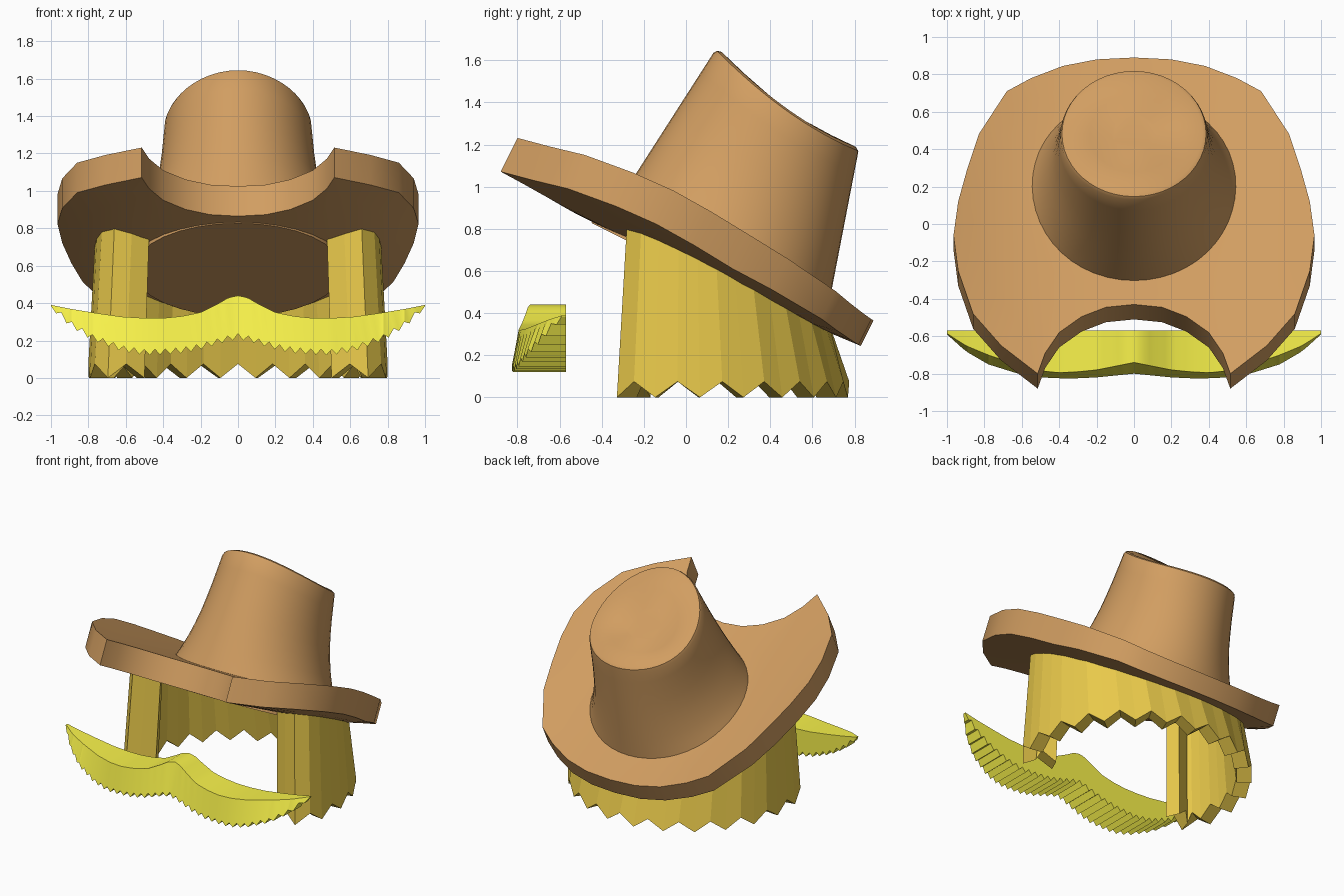
import bpy, math
from mathutils import Vector

if "Cube" in bpy.data.objects:
    bpy.data.objects.remove(bpy.data.objects["Cube"])


def material(name, col):
    m = bpy.data.materials.new(name)
    m.diffuse_color = (*col, 1)
    m.use_nodes = True
    m.node_tree.nodes["Principled BSDF"].inputs["Base Color"].default_value = m.diffuse_color
    return m


BROWN = material("brown_felt", (0.64, 0.34, 0.12))
GOLD = material("golden_hair", (0.82, 0.59, 0.07))
LEMON = material("lemon_hair", (0.95, 0.90, 0.07))


def add(name, rings, mat, smooth=None):
    """Skin a list of equal-length closed rings into one capped mesh."""
    n, m = len(rings[0]), len(rings)
    verts = [p for r in rings for p in r]
    faces = []
    for i in range(m - 1):
        a, b = i * n, (i + 1) * n
        for j in range(n):
            k = (j + 1) % n
            faces.append((a + j, a + k, b + k, b + j))
    faces.append(tuple(range(n))[::-1])
    faces.append(tuple((m - 1) * n + j for j in range(n)))
    me = bpy.data.meshes.new(name)
    me.from_pydata(verts, [], faces)
    me.materials.append(mat)
    ob = bpy.data.objects.new(name, me)
    bpy.context.collection.objects.link(ob)
    bpy.ops.object.select_all(action='DESELECT')
    ob.select_set(True)
    bpy.context.view_layer.objects.active = ob
    bpy.ops.object.mode_set(mode='EDIT')
    bpy.ops.mesh.select_all(action='SELECT')
    bpy.ops.mesh.normals_make_consistent(inside=False)
    bpy.ops.object.mode_set(mode='OBJECT')
    if smooth:
        bpy.ops.object.shade_smooth_by_angle(angle=math.radians(smooth))
    return ob


def interp(pts, x):
    for (x0, *a), (x1, *b) in zip(pts, pts[1:]):
        if x <= x1:
            t = (x - x0) / (x1 - x0)
            return [p + (q - p) * t for p, q in zip(a, b)]
    return list(pts[-1][1:])


# Brim: tilted slab with curled sides and a front notch
half = [(0, -.43), (.15, -.445), (.28, -.495), (.40, -.58), (.475, -.69), (.515, -.80),
        (.71, -.65), (.86, -.48), (.94, -.25), (.965, -.06), (.94, .12), (.89, .30),
        (.83, .48), (.68, .71), (.55, .78), (.38, .845), (.2, .88), (0, .89)]
outline = half + [(-x, y) for x, y in half[-2:0:-1]]
N = len(outline)


def brim_z(x, y):
    return .81 - .5 * y + .14 * abs(x / .96) ** 3


def brim_ring(t, bottom):
    ring = []
    for i, (ox, oy) in enumerate(outline):
        a = 2 * math.pi * i / N
        ix, iy = .5 * math.sin(a), .2 - .46 * math.cos(a)
        x, y = ix + (ox - ix) * t, iy + (oy - iy) * t
        k = (1 - .25 * max(0, y - .3) / .6) if bottom else 0
        ring.append((x, y - .08 * k, brim_z(x, y) - .16 * k))
    return ring


steps = (0, .25, .5, .75, 1)
add("hat_brim", [brim_ring(t, False) for t in steps] +
    [brim_ring(t, True) for t in reversed(steps)], BROWN, smooth=30)

# Underside disc, almost flush with the brim, that sits inside the hair
tilt = Vector((0, .894, -.447))
down = Vector((0, -.447, -.894))


def disc_ring(drop):
    c = Vector((0, .055, .583)) + down * drop
    return [c + tilt * (.56 * math.cos(a)) + Vector((.56 * math.sin(a), 0, 0))
            for a in (2 * math.pi * i / 32 for i in range(32))]


add("hat_underside", [disc_ring(-.06), disc_ring(.006)], BROWN, smooth=30)

# Crown: tapered, leaning back, with a dished slanted top
SEG = 48
widths = [(0, .58), (.12, .53), (.25, .49), (.45, .443), (.7, .413), (1, .393)]


def crown_ring(t, scale=1, lift=0, dip=0):
    f = Vector((0, -.335, .91)).lerp(Vector((0, .13, 1.635)), t)
    b = Vector((0, .68, .45)).lerp(Vector((0, .815, 1.15)), t)
    c, h = (f + b) / 2, (b - f) / 2 * scale
    w = interp(widths, t)[0] * scale
    up = Vector((0, .55, .83)) * lift
    ring = []
    for i in range(SEG):
        a = 2 * math.pi * i / SEG
        p = c + h * math.cos(a) + Vector((w * math.sin(a), 0, 0)) + up
        p.z -= .05 * t * math.sin(a) ** 2 + dip
        ring.append(p)
    return ring


add("hat_crown", [crown_ring(i / 8) for i in range(9)] +
    [crown_ring(1, .98, .018), crown_ring(1, .93, .027), crown_ring(1, .6, .02, .018),
     crown_ring(1, .3, .02, .035)], BROWN, smooth=40)

# Hair: strip wrapping the head, ends curling in, zigzag lower edge
side = [(.50, -.26), (.60, -.305), (.69, -.335), (.78, -.23), (.80, -.08), (.80, .05),
        (.78, .2), (.71, .37), (.59, .53), (.43, .66), (.25, .74), (.1, .77), (0, .775)]
path = [Vector(p) for p in side + [(-x, y) for x, y in side[-2::-1]]]
dist = [0]
for p, q in zip(path, path[1:]):
    dist.append(dist[-1] + (q - p).length)
table = [(d, p.x, p.y) for d, p in zip(dist, path)]
COUNT = 35
pts = [Vector(interp(table, dist[-1] * i / (COUNT - 1))) for i in range(COUNT)]


def hair_top(p):
    z = .73 - .42 * p.y
    x, y = p.x * (1 - .06 * z), p.y * (1 - (.25 if p.y > 0 else .17) * z)
    return x, y, brim_z(x, y) - .16


sections = []
for i, p in enumerate(pts):
    d = (pts[min(i + 1, COUNT - 1)] - pts[max(i - 1, 0)]).normalized()
    q = p + Vector((-d.y, d.x)) * .1
    low = .075 if i % 2 else 0
    sections.append([(p.x, p.y, low), hair_top(p), hair_top(q), (q.x, q.y, low)])
add("hair", sections, GOLD)

# Moustache: x, top z, bottom z, top front y, bottom front y
prof = [(0, .44, .205, -.74, -.80), (.05, .43, .195, -.75, -.805), (.1, .40, .18, -.76, -.81),
        (.2, .35, .15, -.78, -.82), (.3, .33, .13, -.79, -.825), (.4, .32, .123, -.795, -.825),
        (.5, .32, .12, -.785, -.82), (.62, .327, .14, -.755, -.80), (.78, .35, .2, -.70, -.75),
        (.9, .37, .275, -.65, -.68), (1, .39, .372, -.585, -.59)]
COLS = 36
sections = []
for i in range(-COLS, COLS + 1):
    x = i / COLS
    zt, zb, yt, yb = interp(prof, abs(x))
    if i % 2 == 0:
        zb = min(zb + .032, zt - .005)
    sections.append([(x, yt, zt), (x, yb, zb), (x, -.57, zb), (x, -.57, zt)])
add("moustache", sections, LEMON, smooth=25)
